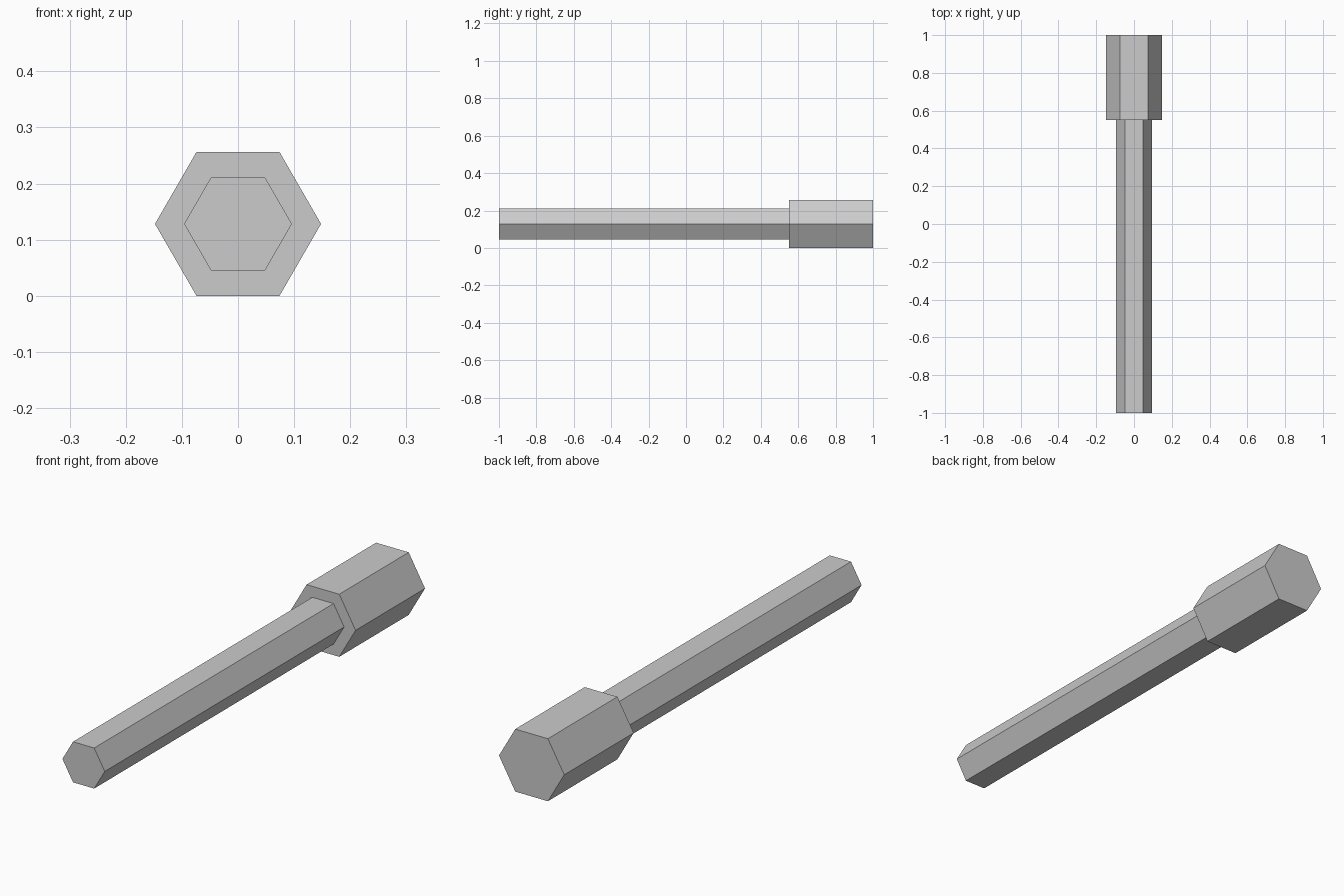
import bpy
import math

cube = bpy.data.objects.get("Cube")
if cube:
    bpy.data.objects.remove(cube, do_unlink=True)

HEAD_RADIUS = 0.148
SHAFT_RADIUS = 0.096
AXIS_Z = HEAD_RADIUS * math.cos(math.pi / 6)  # head rests on a flat side
STEP_Y = 0.55

grey = bpy.data.materials.new("plain grey")
grey.use_nodes = True
colour = (0.6, 0.6, 0.6, 1)
grey.diffuse_color = colour
grey.node_tree.nodes["Principled BSDF"].inputs["Base Color"].default_value = colour


def hex_bar(name, radius, y_start, y_end):
    """Six-sided bar along y, with corners pointing left and right."""
    bpy.ops.mesh.primitive_cylinder_add(
        vertices=6, radius=radius, depth=y_end - y_start,
        location=(0, (y_start + y_end) / 2, AXIS_Z),
        rotation=(math.pi / 2, math.pi / 6, 0))
    bar = bpy.context.object
    bar.name = name
    bar.data.materials.append(grey)
    bpy.ops.object.transform_apply(location=False, rotation=True, scale=False)
    bpy.ops.object.shade_flat()
    return bar


# Long thin shaft towards the front, thick head at the back
hex_bar("shaft", SHAFT_RADIUS, -1, STEP_Y)
hex_bar("head", HEAD_RADIUS, STEP_Y, 1)
